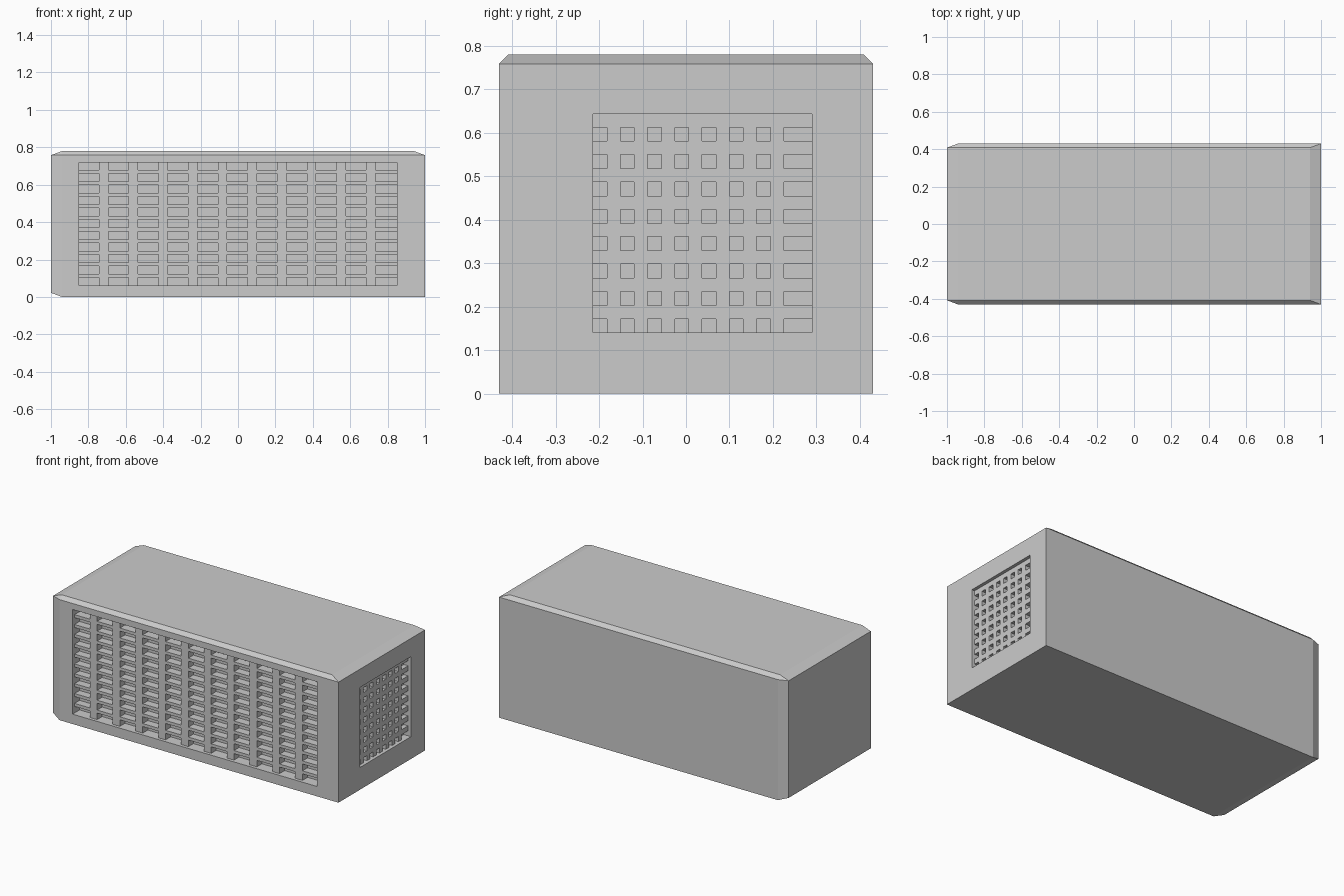
import bpy, bmesh
from mathutils import Matrix, Vector

if "Cube" in bpy.data.objects:
    bpy.data.objects.remove(bpy.data.objects["Cube"])


def make_object(name, bm):
    mesh = bpy.data.meshes.new(name)
    bm.to_mesh(mesh)
    bm.free()
    obj = bpy.data.objects.new(name, mesh)
    bpy.context.collection.objects.link(obj)
    return obj


def box(lo, hi):
    lo, hi = Vector(lo), Vector(hi)
    bm = bmesh.new()
    bmesh.ops.create_cube(bm, size=1)
    bm.transform(Matrix.Translation((lo + hi) / 2) @ Matrix.Diagonal((*(hi - lo), 1)))
    return bm


def cut(target, lo, hi):
    cutter = make_object("recess_cutter", box(lo, hi))
    cutter.hide_render = True
    mod = target.modifiers.new("recess", 'BOOLEAN')
    mod.operation = 'DIFFERENCE'
    mod.solver = 'EXACT'
    mod.object = cutter
    bpy.context.view_layer.objects.active = target
    bpy.ops.object.modifier_apply(modifier=mod.name)
    bpy.data.objects.remove(cutter, do_unlink=True)


def breaks(start, end, first, pitch, width, count):
    # odd intervals are bars, even intervals are openings
    vals = [start]
    for i in range(count):
        vals += [first + i * pitch, first + i * pitch + width]
    return vals + [end] if end - vals[-1] > 0.001 else vals


def lattice(name, us, vs, place, depth):
    # one joined sheet of crossing bars, extruded back into the recess
    bm = bmesh.new()
    grid = [[bm.verts.new(place(u, v)) for v in vs] for u in us]
    for i in range(len(us) - 1):
        for j in range(len(vs) - 1):
            if i % 2 or j % 2:
                bm.faces.new((grid[i][j], grid[i + 1][j],
                              grid[i + 1][j + 1], grid[i][j + 1]))
    bmesh.ops.delete(bm, geom=[v for v in bm.verts if not v.link_faces], context='VERTS')
    front = bm.faces[:]
    res = bmesh.ops.extrude_face_region(bm, geom=front, use_keep_orig=True)
    moved = [g for g in res["geom"] if isinstance(g, bmesh.types.BMVert)]
    bmesh.ops.translate(bm, verts=moved, vec=depth)
    bmesh.ops.recalc_face_normals(bm, faces=bm.faces[:])
    return make_object(name, bm)


# body: chamfered on all top edges and all left-end edges, stretched along x
STRETCH = 2.7
bm = box((-1 / STRETCH, -0.43, 0), (1 / STRETCH, 0.43, 0.78))
edges = []
for e in bm.edges:
    mid = (e.verts[0].co + e.verts[1].co) / 2
    top = mid.z > 0.7
    left = mid.x < -0.3 and (abs(mid.y) > 0.4 or mid.z < 0.1)
    if top or left:
        edges.append(e)
bmesh.ops.bevel(bm, geom=edges, offset=0.022, offset_type='OFFSET',
                segments=1, profile=0.5, affect='EDGES')
bm.transform(Matrix.Diagonal((STRETCH, 1, 1, 1)))
bmesh.ops.recalc_face_normals(bm, faces=bm.faces[:])
body = make_object("body", bm)

# recesses in the front and the right end
cut(body, (-0.85, -0.6, 0.062), (0.85, -0.36, 0.72))
cut(body, (0.95, -0.214, 0.14), (1.2, 0.29, 0.643))

# front grille
lattice("front_grille",
        breaks(-0.85, 0.85, -0.743, 0.1587, 0.05, 10),
        breaks(0.062, 0.72, 0.103, 0.062, 0.019, 10),
        lambda u, v: (u, -0.41, v), (0, 0.05, 0))

# right end grille
lattice("side_grille",
        breaks(-0.214, 0.29, -0.182, 0.0627, 0.031, 7),
        breaks(0.14, 0.643, 0.172, 0.0629, 0.031, 8),
        lambda u, v: (0.98, u, v), (-0.03, 0, 0))
